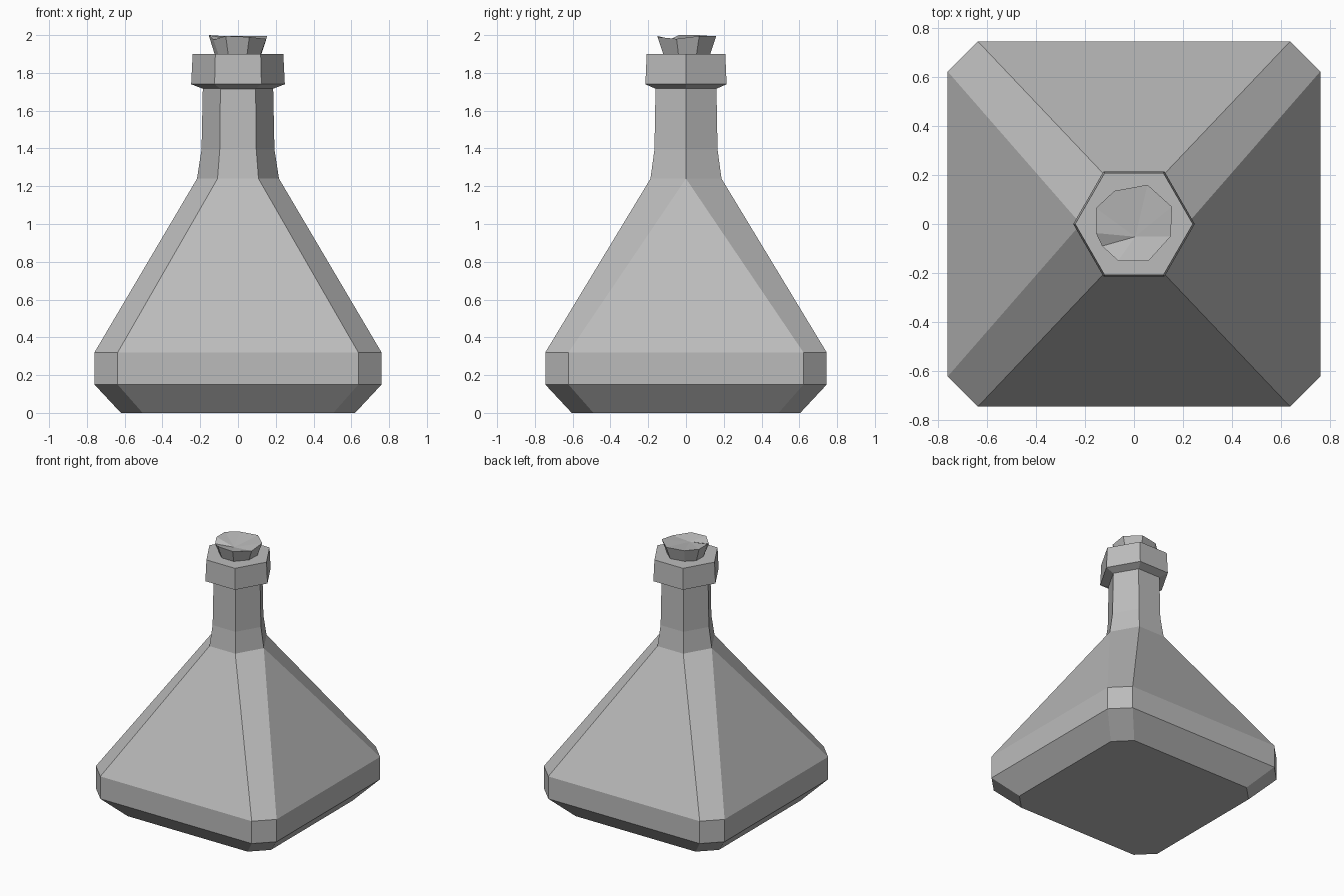
import bpy, bmesh

cube = bpy.data.objects.get("Cube")
if cube:
    bpy.data.objects.remove(cube)

grey = bpy.data.materials.new("plain grey")
grey.use_nodes = True
colour = (0.5, 0.5, 0.5, 1)
grey.diffuse_color = colour
grey.node_tree.nodes["Principled BSDF"].inputs["Base Color"].default_value = colour


def chamfered(x, y, cut, z):
    """Rectangle with cut corners, anticlockwise from the right side."""
    return [(x, y - cut, z), (x - cut, y, z), (cut - x, y, z), (-x, y - cut, z),
            (-x, cut - y, z), (cut - x, -y, z), (x - cut, -y, z), (x, cut - y, z)]


def hexagon(x, y, z):
    """Hexagon with corners on the x axis."""
    h = x / 2
    return [(x, 0, z), (h, y, z), (-h, y, z), (-x, 0, z), (-h, -y, z), (h, -y, z)]


def shoulder_ring(x, y, z):
    """Hexagon whose side corners are doubled, to meet the eight-sided body."""
    a, b, c, d, e, f = hexagon(x, y, z)
    return [a, b, c, d, d, e, f, a]


def loft(name, rings, tip=None):
    """Skin equal rings from bottom to top, with a cap or a fan to a tip."""
    bm = bmesh.new()
    loops = [[bm.verts.new(p) for p in ring] for ring in rings]
    n = len(loops[0])
    for low, high in zip(loops, loops[1:]):
        for i in range(n):
            j = (i + 1) % n
            bm.faces.new((low[i], low[j], high[j], high[i]))
    bm.faces.new(loops[0][::-1])
    if tip:
        centre = bm.verts.new(tip)
        for i in range(n):
            bm.faces.new((loops[-1][i], loops[-1][(i + 1) % n], centre))
    else:
        bm.faces.new(loops[-1])
    bmesh.ops.remove_doubles(bm, verts=bm.verts[:], dist=0.0005)
    bmesh.ops.recalc_face_normals(bm, faces=bm.faces[:])
    mesh = bpy.data.meshes.new(name)
    bm.to_mesh(mesh)
    bm.free()
    mesh.materials.append(grey)
    obj = bpy.data.objects.new(name, mesh)
    bpy.context.collection.objects.link(obj)
    return obj


# Square flask body tapering into a hexagonal shoulder
loft("flask_body", [chamfered(0.62, 0.605, 0.115, 0),
                    chamfered(0.76, 0.745, 0.123, 0.15),
                    chamfered(0.76, 0.745, 0.123, 0.32),
                    shoulder_ring(0.217, 0.188, 1.24)])

# Neck
loft("neck", [hexagon(0.217, 0.188, 1.24), hexagon(0.193, 0.167, 1.395),
              hexagon(0.186, 0.161, 1.73)])

# Lip collar
loft("lip_collar", [hexagon(0.183, 0.159, 1.715), hexagon(0.248, 0.215, 1.74),
                    hexagon(0.24, 0.208, 1.9)])

# Rough stopper with a chipped, sunken top
rim = [(0.15, -0.05, 1.98), (0.155, 0.07, 1.995), (0.055, 0.16, 1.995),
       (-0.08, 0.135, 1.995), (-0.155, 0.065, 2.0), (-0.155, -0.037, 2.0),
       (-0.13, -0.09, 1.975), (-0.065, -0.15, 1.995), (0.06, -0.15, 1.99)]
foot = [(x * 0.78, y * 0.78, 1.89) for x, y, z in rim]
loft("stopper", [foot, rim], tip=(0.005, -0.052, 1.97))
